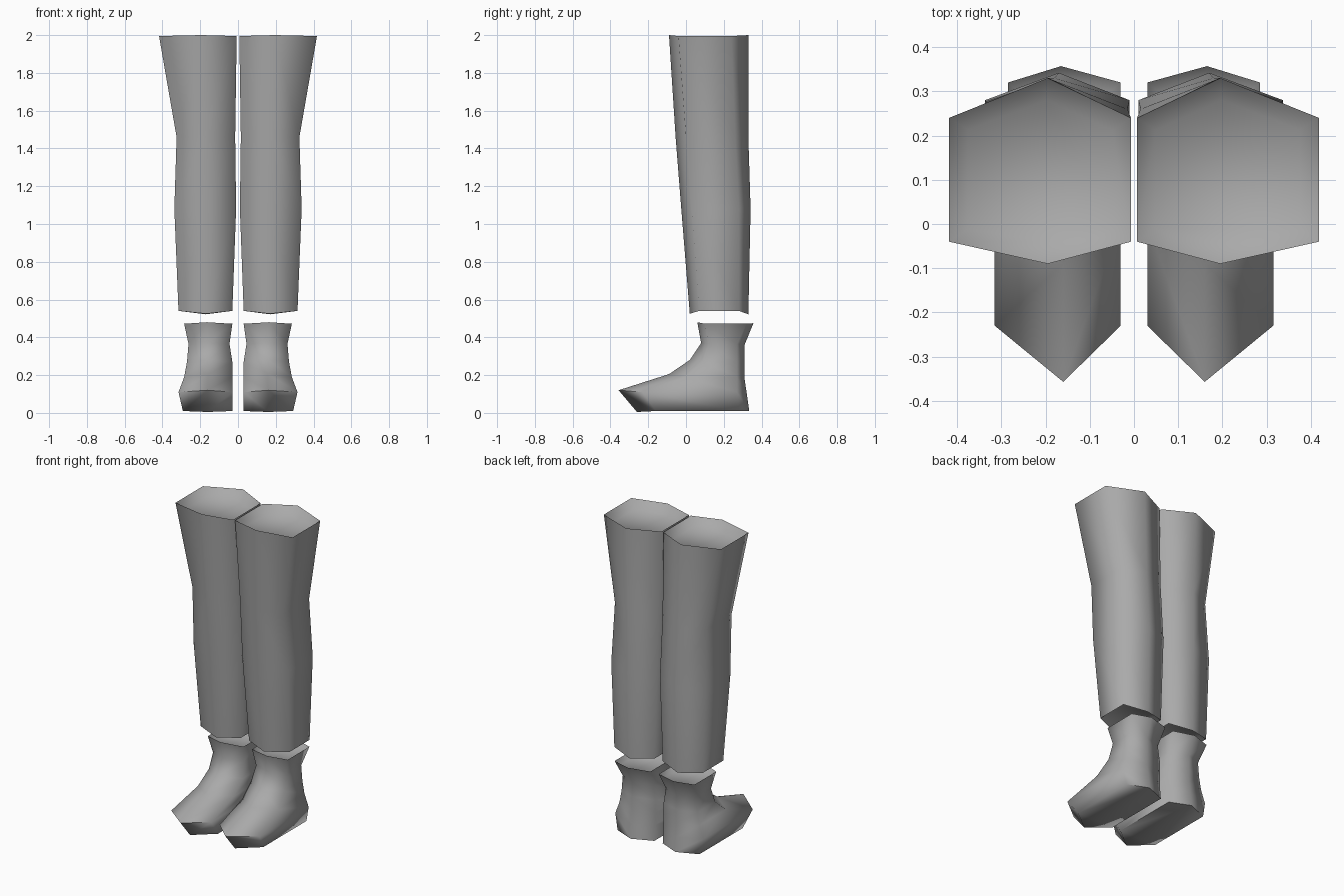
import bpy
import bmesh
import math
from mathutils import Vector

default_cube = bpy.data.objects.get("Cube")
if default_cube:
    bpy.data.objects.remove(default_cube, do_unlink=True)


def make_material(name, colour):
    material = bpy.data.materials.new(name)
    material.use_nodes = True
    material.diffuse_color = colour
    material.node_tree.nodes["Principled BSDF"].inputs["Base Color"].default_value = colour
    return material


grey = make_material("plain grey", (0.4, 0.4, 0.4, 1))


def hexagon(ring, side):
    """Six points of a cross-section, from the front point around the outside."""
    inner, outer, mid, front, front_side, back_side, back, z_front, z_side, z_back = ring
    points = [
        (mid, front, z_front),
        (outer, front_side, z_side),
        (outer, back_side, z_side),
        (mid, back, z_back),
        (inner, back_side, z_side),
        (inner, front_side, z_side),
    ]
    return [Vector((side * x, y, z)) for x, y, z in points]


def recessed(points, inset, depth):
    """The same outline shrunk toward its middle and moved along z."""
    centre = sum(points, Vector()) / len(points)
    result = []
    for point in points:
        inward = (centre - point).normalized() * inset
        result.append(point + Vector((inward.x, inward.y, -depth)))
    return result


def loft(name, rings, side, top_recess, bottom_recess=None):
    outlines = [hexagon(ring, side) for ring in rings]
    outlines.insert(0, recessed(outlines[0], *top_recess))
    if bottom_recess:
        outlines.append(recessed(outlines[-1], *bottom_recess))
    bm = bmesh.new()
    loops = [[bm.verts.new(point) for point in outline] for outline in outlines]
    for upper, lower in zip(loops, loops[1:]):
        for i in range(len(upper)):
            j = (i + 1) % len(upper)
            bm.faces.new((upper[i], upper[j], lower[j], lower[i]))
    bm.faces.new(loops[0])
    bm.faces.new(loops[-1])
    bmesh.ops.recalc_face_normals(bm, faces=bm.faces)
    mesh = bpy.data.meshes.new(name)
    bm.to_mesh(mesh)
    bm.free()
    mesh.materials.append(grey)
    part = bpy.data.objects.new(name, mesh)
    bpy.context.collection.objects.link(part)
    bpy.ops.object.select_all(action="DESELECT")
    part.select_set(True)
    bpy.context.view_layer.objects.active = part
    bpy.ops.object.shade_smooth_by_angle(angle=math.radians(80))


# Each ring: inner x, outer x, middle x, four depths front to back, three heights
leg_rings = [
    (.007, .418, .195, -.09, -.04, .24, .33, 2, 1.995, 2),
    (.015, .325, .18, -.055, 0, .26, .33, 1.46, 1.46, 1.46),
    (.01, .337, .17, -.025, .03, .28, .342, 1.08, 1.08, 1.08),
    (.03, .315, .17, .02, .07, .28, .33, .525, .54, .522),
]
boot_rings = [
    (.03, .285, .165, .06, .1, .32, .357, .48, .472, .475),
    (.045, .262, .16, .08, .12, .27, .31, .37, .365, .36),
    (.03, .27, .16, .02, .09, .27, .31, .28, .27, .27),
    (.03, .285, .16, -.09, 0, .27, .31, .205, .19, .18),
    (.03, .315, .16, -.357, -.23, .27, .322, .12, .11, .1),
    (.03, .292, .16, -.26, -.16, .28, .335, .005, .01, .01),
]

# Matching pair of legs and boots
for side, label in ((1, "left"), (-1, "right")):
    loft(label + "_leg", leg_rings, side, (.05, .05), (.03, -.03))
    loft(label + "_boot", boot_rings, side, (.03, .03))
